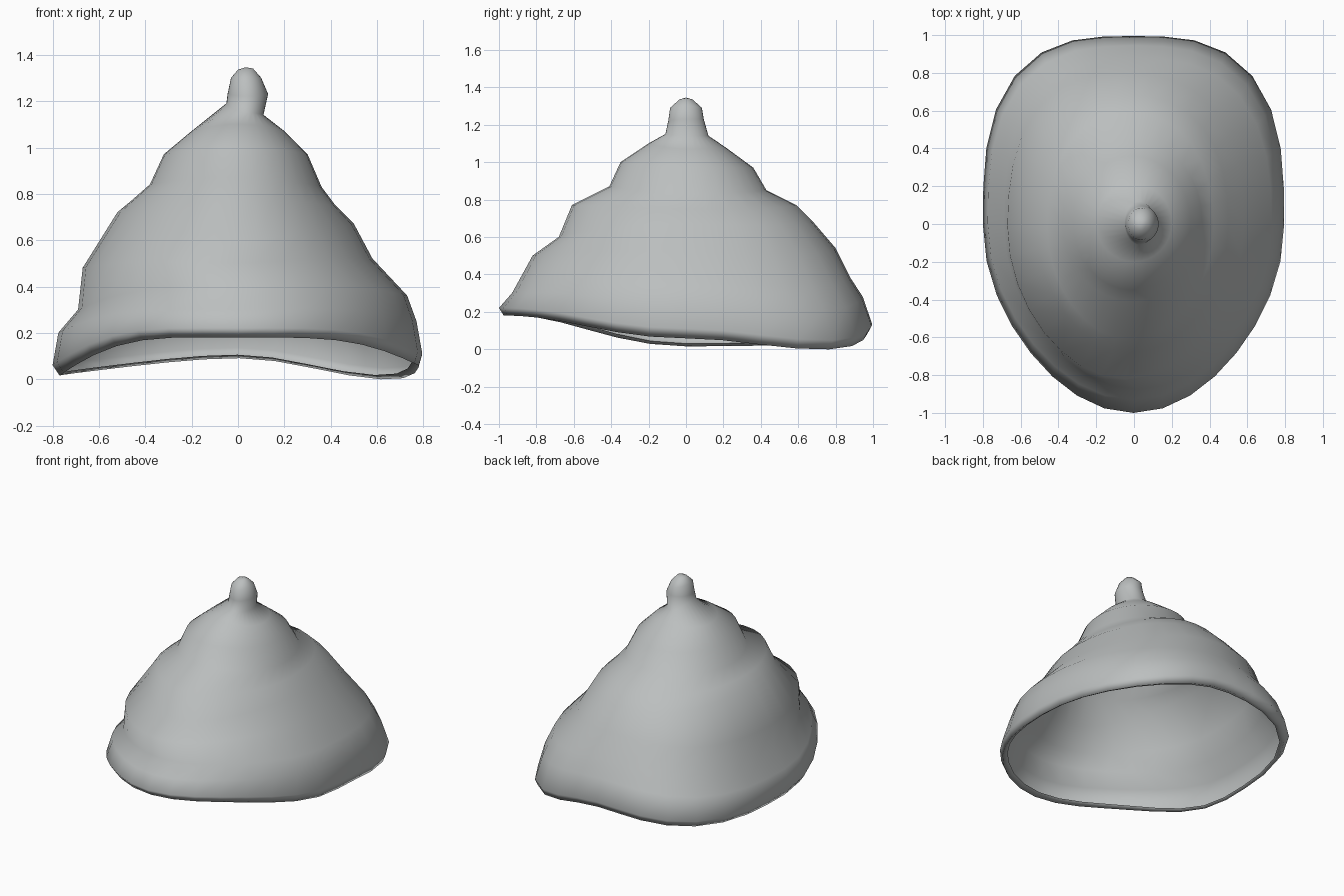
import bpy, bmesh, math

if "Cube" in bpy.data.objects:
    bpy.data.objects.remove(bpy.data.objects["Cube"])

SEGMENTS = 32

# Profiles from the lip up: (reach, z) toward right, left, back and front
LEVELS = [
    ((.75, .08), (.755, .03), (.93, .105), (.94, .20)),     # inner lip
    ((.78, .058), (.77, .015), (.97, .09), (.975, .18)),
    ((.795, .11), (.80, .06), (.995, .135), (1.0, .22)),    # brim edge
    ((.77, .25), (.775, .20), (.945, .28), (.93, .30)),
    ((.73, .36), (.69, .30), (.88, .38), (.875, .40)),
    ((.58, .52), (.67, .48), (.80, .54), (.82, .50)),
    ((.50, .67), (.52, .72), (.68, .68), (.68, .60)),       # folds
    ((.42, .75), (.46, .77), (.59, .77), (.61, .77)),
    ((.36, .83), (.38, .84), (.43, .85), (.41, .87)),
    ((.30, .97), (.32, .97), (.36, .97), (.35, 1.0)),
    ((.20, 1.07), (.20, 1.07), (.21, 1.08), (.20, 1.10)),
    ((.11, 1.14), (.05, 1.19), (.12, 1.14), (.11, 1.15)),   # knob
    ((.13, 1.23), (.045, 1.23), (.095, 1.23), (.095, 1.22)),
    ((.10, 1.30), (.03, 1.30), (.085, 1.29), (.085, 1.29)),
    ((.065, 1.34), (.0, 1.335), (.035, 1.335), (.035, 1.335)),
]


def ring_point(level, index, a):
    """Blend the four profiles at angle a, squarer at the back of the brim."""
    right, left, back, front = level
    c, s = math.cos(a), math.sin(a)
    diagonal = math.sin(2 * a) ** 2
    fade = max(0, 1 - max(0, index - 2) / 7)
    bulge = 1 + fade * diagonal * (0.115 if s > 0 else -0.035)
    x = (right[0] - left[0]) / 2 + (right[0] + left[0]) / 2 * c * bulge
    y = (back[0] - front[0]) / 2 + (back[0] + front[0]) / 2 * s * bulge
    side, end = (right if c > 0 else left), (back if s > 0 else front)
    z = side[1] * c * c + end[1] * s * s
    # wavy brim: dips at the back corners, lifts at the front corners
    if s > 0:
        wave = -0.075 if c > 0 else -0.015
    else:
        wave = 0.03 if c > 0 else 0.045
    return x, y, z + wave * diagonal * fade ** 2


# Open cloth shell with curled lip and top knob
bm = bmesh.new()
rings = [[bm.verts.new(ring_point(level, i, math.tau * k / SEGMENTS))
          for k in range(SEGMENTS)] for i, level in enumerate(LEVELS)]
for low, high in zip(rings, rings[1:]):
    for k in range(SEGMENTS):
        n = (k + 1) % SEGMENTS
        bm.faces.new((low[k], low[n], high[n], high[k]))
tip = bm.verts.new((.033, 0, 1.345))
for k in range(SEGMENTS):
    bm.faces.new((rings[-1][k], rings[-1][(k + 1) % SEGMENTS], tip))

# Stand on the ground
lowest = min(v.co.z for v in bm.verts)
for v in bm.verts:
    v.co.z -= lowest
for f in bm.faces:
    f.smooth = True

mesh = bpy.data.meshes.new("floppy_hat")
bm.to_mesh(mesh)
bm.free()
grey = bpy.data.materials.new("soft grey")
grey.diffuse_color = (0.5, 0.52, 0.52, 1)
grey.use_nodes = True
grey.node_tree.nodes["Principled BSDF"].inputs["Base Color"].default_value = grey.diffuse_color
mesh.materials.append(grey)
hat = bpy.data.objects.new("floppy_hat", mesh)
bpy.context.collection.objects.link(hat)
